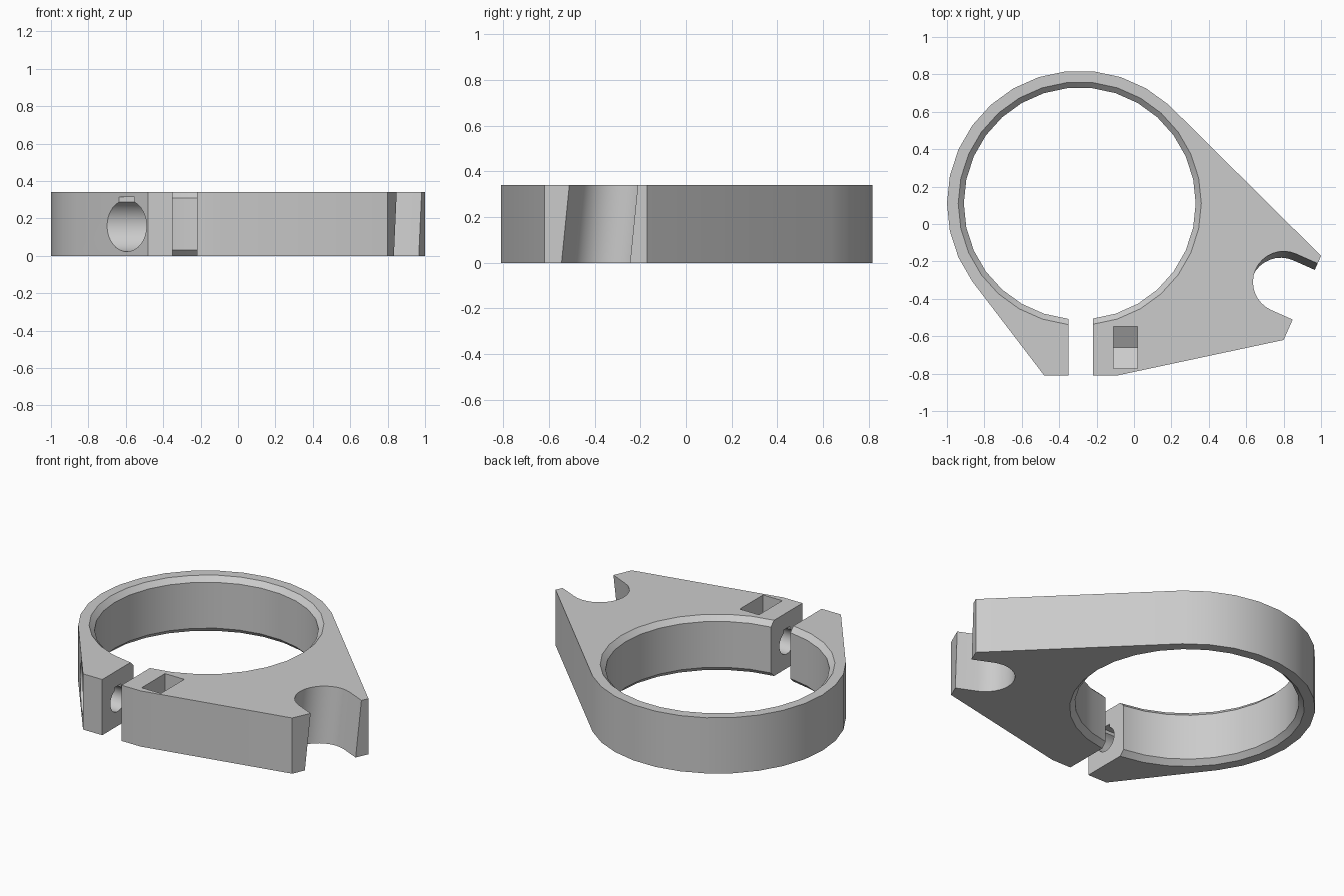
import bpy, bmesh, math
from math import cos, sin, radians, acos
from mathutils import Vector

cube = bpy.data.objects.get("Cube")
if cube:
    bpy.data.objects.remove(cube, do_unlink=True)

H = 0.34                      # clamp thickness
CX, CY = -0.29, 0.11          # ring centre
BOLT_Y, BOLT_Z = -0.66, 0.16  # bolt axis, running along x


def loft(name, rings):
    """Closed solid through a stack of equal-length point rings."""
    bm = bmesh.new()
    rows = [[bm.verts.new(p) for p in ring] for ring in rings]
    n = len(rows[0])
    for a, b in zip(rows, rows[1:]):
        for i in range(n):
            j = (i + 1) % n
            bm.faces.new((a[i], a[j], b[j], b[i]))
    bm.faces.new(rows[0])
    bm.faces.new(rows[-1])
    bmesh.ops.recalc_face_normals(bm, faces=bm.faces)
    mesh = bpy.data.meshes.new(name)
    bm.to_mesh(mesh)
    bm.free()
    ob = bpy.data.objects.new(name, mesh)
    bpy.context.collection.objects.link(ob)
    return ob


def along_z(pts, z):
    return [(x, y, z) for x, y in pts]


def along_x(pts, x):
    return [(x, BOLT_Y + u, BOLT_Z + v) for u, v in pts]


def ring_points(r, start=0, end=348):
    return [(CX + r * cos(radians(a)), CY + r * sin(radians(a)))
            for a in range(start, end + 1, 12)]


def keyhole(r, w, top, n=28):
    """Circle with a small flat-topped relief above it."""
    a0 = acos(w / r)
    start, sweep = math.pi - a0, math.pi + 2 * a0
    pts = [(r * cos(start + sweep * i / n), r * sin(start + sweep * i / n))
           for i in range(n + 1)]
    return pts + [(w, top), (-w, top)]


# Body outline: ring arc, two lugs and the side arm
outline = ring_points(0.71, 48, 216) + [
    (-0.48, -0.81), (-0.09, -0.81), (0.80, -0.62), (1.0, -0.17)]
body = loft("clamp_body", [along_z(outline, 0), along_z(outline, H)])

# Chamfered bore
bore = loft("bore_cutter", [along_z(ring_points(r), z) for r, z in
            [(0.67, -0.02), (0.62, 0.03), (0.62, H - 0.03), (0.67, H + 0.02)]])

# Gap between the two lugs
gap_pts = [(-0.35, -1.0), (-0.22, -1.0), (-0.22, -0.2), (-0.35, -0.2)]
gap = loft("gap_cutter", [along_z(gap_pts, -0.1), along_z(gap_pts, H + 0.1)])

# Tilted U-shaped notch, open towards the end of the arm
out = Vector((0.914, -0.406))
side = Vector((0.406, 0.914))
centre, R = Vector((0.80, -0.31)), 0.164
notch_pts = [centre + R * (side * cos(t) - out * sin(t))
             for t in (math.pi * i / 16 for i in range(17))]
notch_pts += [centre - R * side + 0.5 * out, centre + R * side + 0.5 * out]


def notch_ring(z):
    shift = side * (z - H) * 0.11
    return along_z([p + shift for p in notch_pts], z)


notch = loft("notch_cutter", [notch_ring(-0.1), notch_ring(H + 0.1)])

# Bolt hole and the larger recess for the bolt head
hole_pts = keyhole(0.072, 0.03, 0.085)
hole = loft("bolt_hole_cutter", [along_x(hole_pts, -0.55), along_x(hole_pts, 0.12)])
head_pts = keyhole(0.138, 0.053, 0.155)
head = loft("bolt_head_cutter", [along_x(head_pts, -0.92), along_x(head_pts, -0.47)])

# Nut pocket, open at the top with a pointed floor
nut_pts = [(-0.1125, 0.3), (-0.1125, -0.065), (0, -0.13), (0.1125, -0.065), (0.1125, 0.3)]
nut = loft("nut_pocket_cutter", [along_x(nut_pts, -0.11), along_x(nut_pts, 0.02)])

# Cut everything out of the body
bpy.context.view_layer.objects.active = body
for cutter in (bore, gap, notch, head, hole, nut):
    cutter.hide_render = True
    mod = body.modifiers.new(cutter.name, 'BOOLEAN')
    mod.operation = 'DIFFERENCE'
    mod.solver = 'EXACT'
    mod.object = cutter
    bpy.ops.object.modifier_apply(modifier=mod.name)
    bpy.data.objects.remove(cutter, do_unlink=True)

# Plain grey finish
grey = bpy.data.materials.new("plain_grey")
grey.use_nodes = True
colour = (0.6, 0.6, 0.6, 1)
grey.diffuse_color = colour
grey.node_tree.nodes["Principled BSDF"].inputs["Base Color"].default_value = colour
body.data.materials.clear()
body.data.materials.append(grey)

# Smooth the round walls, keep edges crisp
for ob in bpy.context.selected_objects:
    ob.select_set(False)
body.select_set(True)
bpy.ops.object.shade_smooth_by_angle(angle=radians(30))
